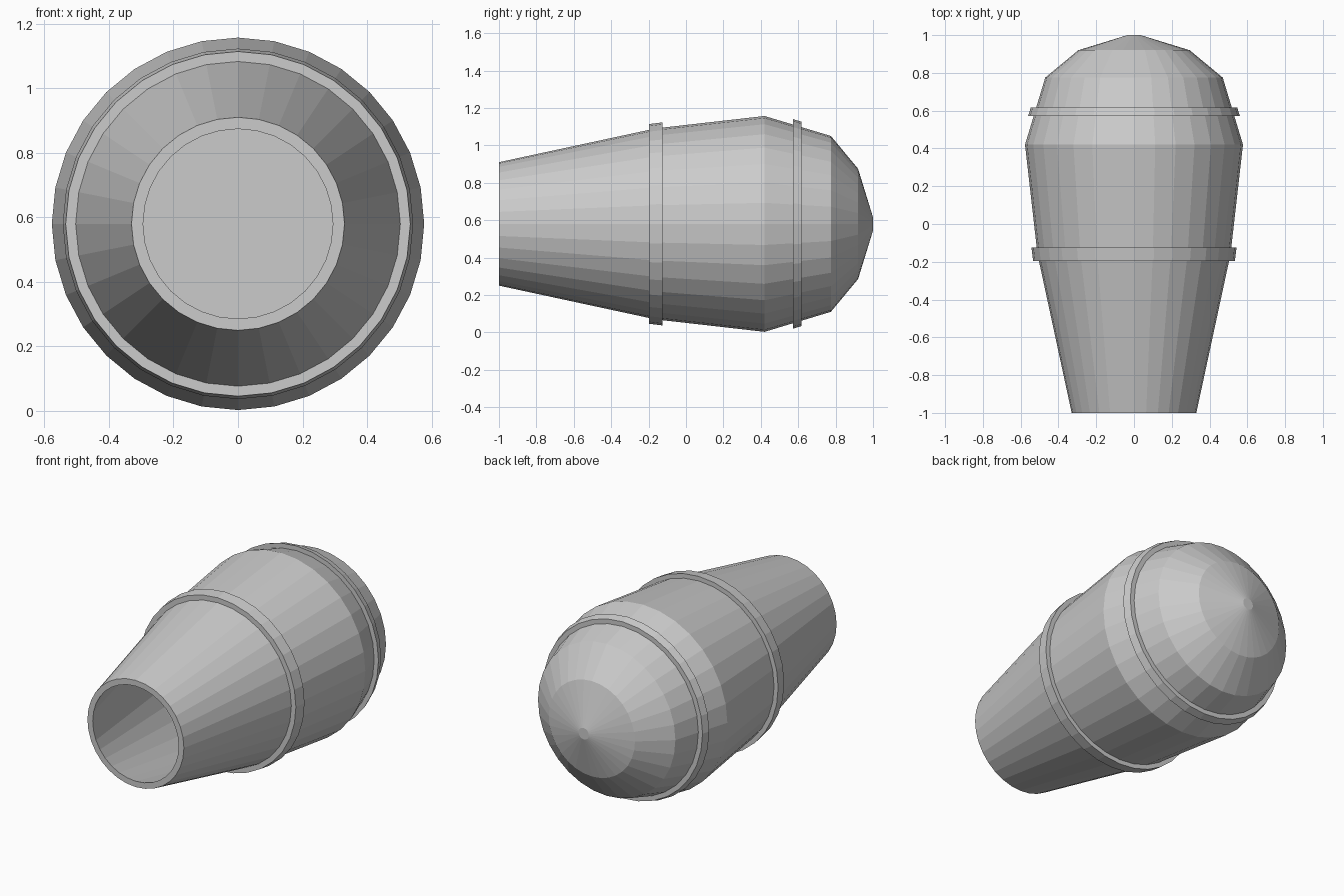
import bpy, bmesh, math

if "Cube" in bpy.data.objects:
    bpy.data.objects.remove(bpy.data.objects["Cube"])

SIDES = 32
AXIS_Z = 0.58


def lathe(name, profile, closed=False):
    """Revolve (y, radius) points around the lengthwise axis."""
    bm = bmesh.new()
    rings = []
    for y, r in profile:
        rings.append([bm.verts.new((r * math.sin(2 * math.pi * i / SIDES), y,
                                    AXIS_Z + r * math.cos(2 * math.pi * i / SIDES)))
                      for i in range(SIDES)])
    pairs = list(zip(rings, rings[1:]))
    if closed:
        pairs.append((rings[-1], rings[0]))
    for a, b in pairs:
        for i in range(SIDES):
            j = (i + 1) % SIDES
            bm.faces.new((a[i], a[j], b[j], b[i]))
    if not closed:
        bm.faces.new(rings[0])
        bm.faces.new(rings[-1])
    bmesh.ops.recalc_face_normals(bm, faces=bm.faces)
    mesh = bpy.data.meshes.new(name)
    bm.to_mesh(mesh)
    bm.free()
    obj = bpy.data.objects.new(name, mesh)
    bpy.context.collection.objects.link(obj)
    return obj


# Hollow shell: outside from rounded tip to open mouth, then back along the inside
lathe("hollow_shell", [
    (1.0, 0.035), (0.92, 0.295), (0.775, 0.47), (0.42, 0.577),
    (-0.16, 0.511), (-1.0, 0.33),
    (-1.0, 0.294), (-0.16, 0.474), (0.42, 0.54), (0.765, 0.435), (0.865, 0.305)])

# Raised bands around the shell: y start, y end, outer radius at each end, inner radius
for name, y0, y1, r0, r1, inner in [
        ("front_band", -0.197, -0.125, 0.534, 0.543, 0.495),
        ("rear_band", 0.573, 0.618, 0.56, 0.546, 0.51)]:
    lathe(name, [(y0, inner), (y0, r0), (y1, r1), (y1, inner)], closed=True)
